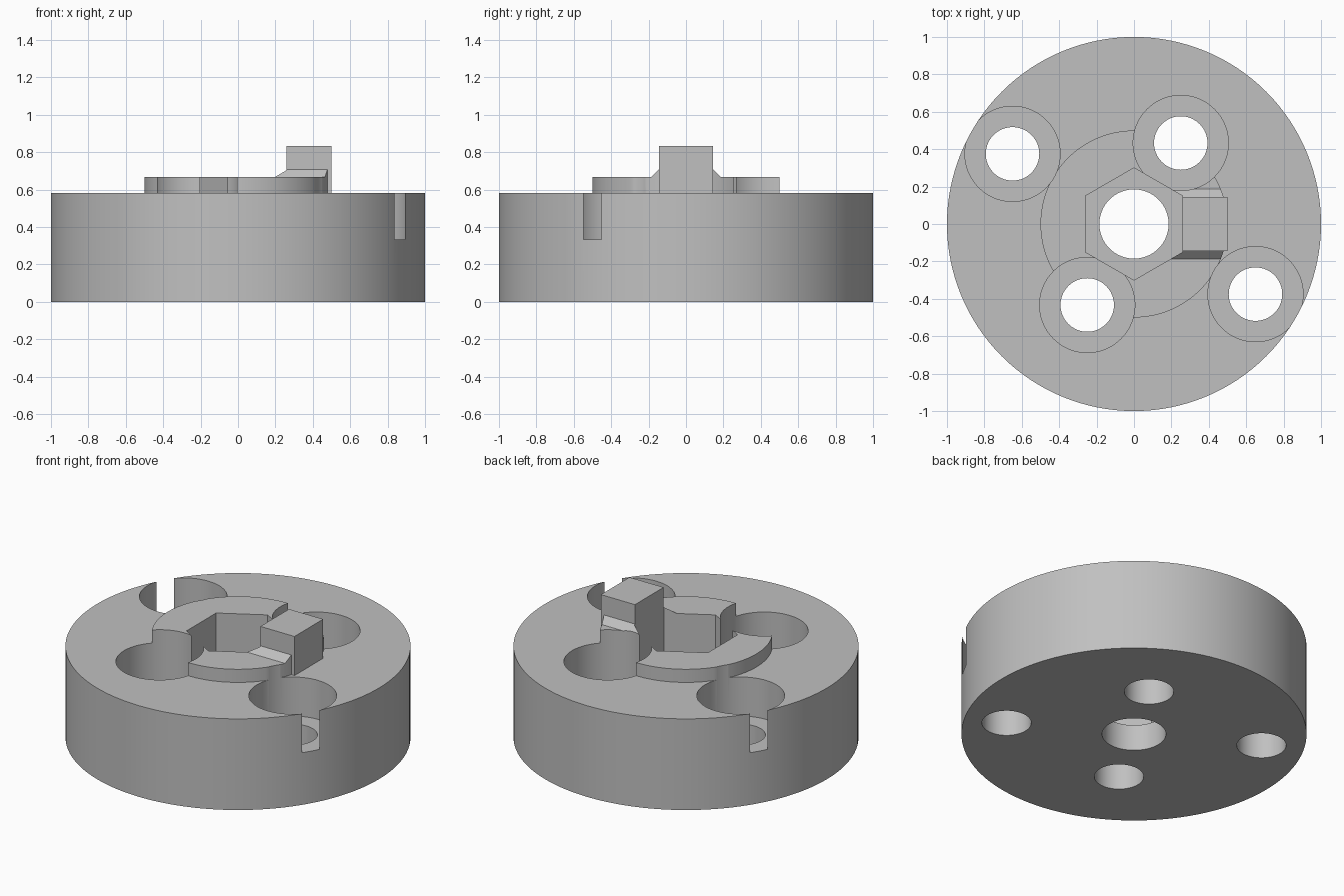
import bpy, bmesh, math
from mathutils import Matrix

if "Cube" in bpy.data.objects:
    bpy.data.objects.remove(bpy.data.objects["Cube"])

grey = bpy.data.materials.new("machined grey")
grey.diffuse_color = (0.53, 0.53, 0.53, 1)
grey.use_nodes = True
grey.node_tree.nodes["Principled BSDF"].inputs["Base Color"].default_value = grey.diffuse_color


def finish(name, bm):
    bmesh.ops.recalc_face_normals(bm, faces=bm.faces)
    mesh = bpy.data.meshes.new(name)
    bm.to_mesh(mesh)
    bm.free()
    mesh.materials.append(grey)
    ob = bpy.data.objects.new(name, mesh)
    bpy.context.collection.objects.link(ob)
    return ob


def cylinder(name, r, z0, z1, x=0, y=0, n=128, turn=0):
    bm = bmesh.new()
    m = Matrix.Translation((x, y, (z0 + z1) / 2)) @ Matrix.Rotation(turn, 4, 'Z')
    bmesh.ops.create_cone(bm, cap_ends=True, segments=n, radius1=r, radius2=r,
                          depth=z1 - z0, matrix=m)
    return finish(name, bm)


def prism_x(name, profile, x0, x1):
    """Extrude a (y, z) profile along x."""
    bm = bmesh.new()
    f = bm.faces.new([bm.verts.new((x0, y, z)) for y, z in profile])
    ext = bmesh.ops.extrude_face_region(bm, geom=[f])
    bmesh.ops.translate(bm, vec=(x1 - x0, 0, 0),
                        verts=[v for v in ext["geom"] if isinstance(v, bmesh.types.BMVert)])
    return finish(name, bm)


def boolean(target, tool, operation):
    """Apply a boolean and discard the tool."""
    mod = target.modifiers.new("bool", 'BOOLEAN')
    mod.operation, mod.object, mod.solver = operation, tool, 'EXACT'
    bpy.context.view_layer.objects.active = target
    bpy.ops.object.modifier_apply(modifier=mod.name)
    bpy.data.objects.remove(tool)


# Disc with raised boss
hub = cylinder("coupling_hub", 1.0, 0, 0.583)
boolean(hub, cylinder("boss", 0.5, 0.3, 0.667), 'UNION')

# Sloped shoulders beside the key, trimmed to the boss outline
shoulder = prism_x("shoulder", [(-0.187, 0.5), (-0.187, 0.667), (-0.145, 0.709),
                                (0.145, 0.709), (0.187, 0.667), (0.187, 0.5)], 0.1, 0.6)
boolean(shoulder, cylinder("trim", 0.5, 0.2, 0.9), 'INTERSECT')
boolean(hub, shoulder, 'UNION')

# Upright drive key
boolean(hub, prism_x("key", [(-0.145, 0.4), (-0.145, 0.833),
                             (0.145, 0.833), (0.145, 0.4)], 0.12, 0.501), 'UNION')

# Hexagonal pocket and centre bore
boolean(hub, cylinder("hex_pocket", 0.3, 0.167, 1.0, n=6, turn=0), 'DIFFERENCE')
boolean(hub, cylinder("centre_bore", 0.185, -0.1, 0.4), 'DIFFERENCE')

# Four counterbored bolt holes
for dist, angle in ((0.75, 150), (0.5, 60), (0.5, 240), (0.75, -30)):
    a = math.radians(angle)
    x, y = dist * math.cos(a), dist * math.sin(a)
    boolean(hub, cylinder("counterbore", 0.2545, 0.333, 0.8, x, y, 96), 'DIFFERENCE')
    boolean(hub, cylinder("bolt_hole", 0.143, -0.1, 0.5, x, y, 64), 'DIFFERENCE')

# Smooth round walls, crisp edges
bpy.ops.object.select_all(action='DESELECT')
hub.select_set(True)
bpy.context.view_layer.objects.active = hub
bpy.ops.object.shade_smooth_by_angle(angle=math.radians(25))
